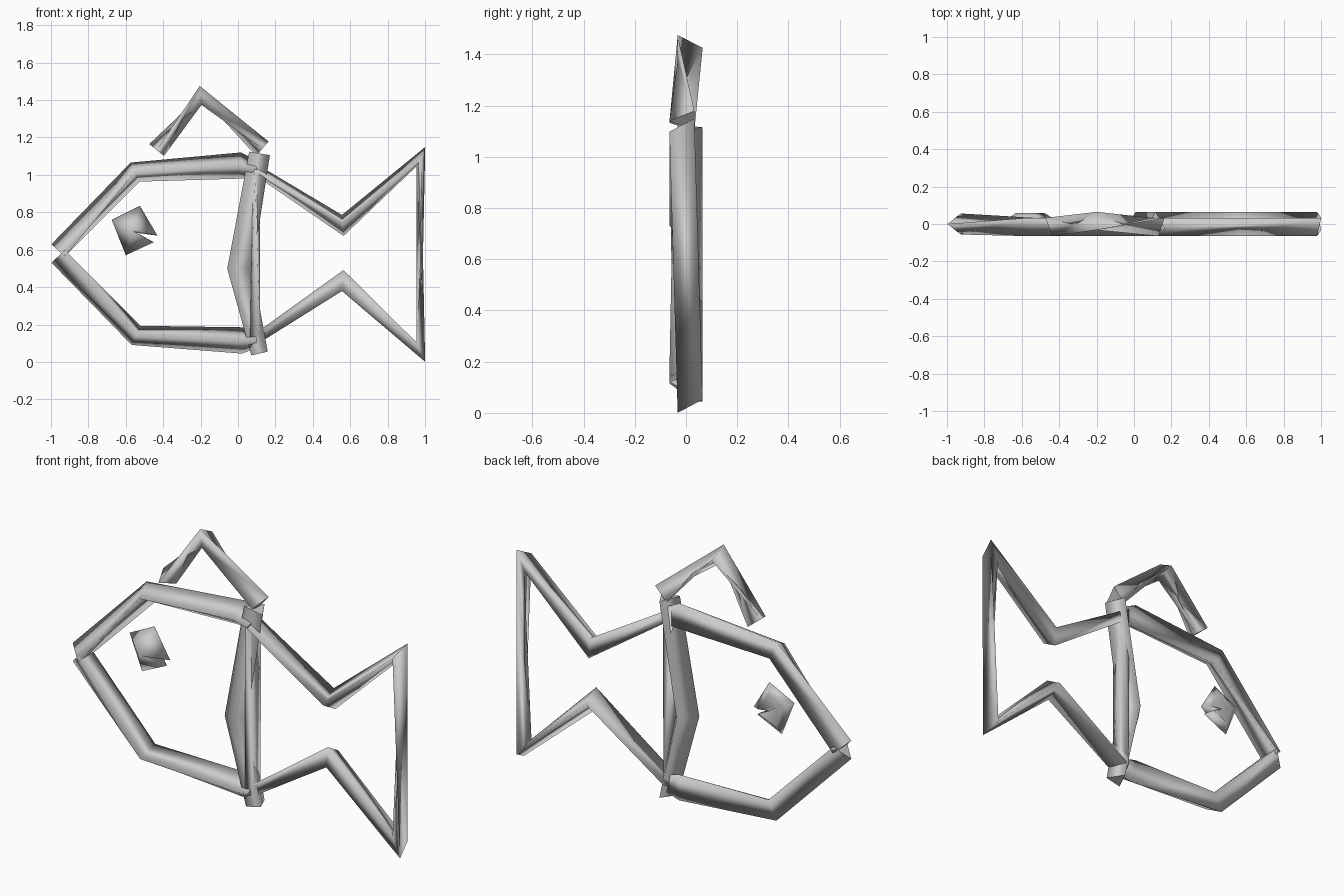
import bpy, math
from mathutils import Vector

if "Cube" in bpy.data.objects:
    bpy.data.objects.remove(bpy.data.objects["Cube"])

grey = bpy.data.materials.new("light_grey")
grey.diffuse_color = (0.6, 0.6, 0.6, 1)
grey.use_nodes = True
grey.node_tree.nodes["Principled BSDF"].inputs["Base Color"].default_value = grey.diffuse_color
R = 0.065


def make(name, verts, faces):
    me = bpy.data.meshes.new(name)
    me.from_pydata(verts, [], faces)
    me.materials.append(grey)
    me.update()
    ob = bpy.data.objects.new(name, me)
    bpy.context.collection.objects.link(ob)
    for p in me.polygons:
        p.use_smooth = len(p.vertices) == 4 or name == "eye"
    # consistent outward normals
    import bmesh
    bm = bmesh.new()
    bm.from_mesh(me)
    bmesh.ops.recalc_face_normals(bm, faces=bm.faces)
    bm.to_mesh(me)
    bm.free()
    return ob


def tube(name, pts, twist, scale=None, closed=False):
    """Three-sided tube along (x, z) points, with a twist angle per point."""
    n = len(pts)
    P = [Vector(p) for p in pts]
    verts, faces = [], []
    for i, p in enumerate(P):
        t = Vector((0, 0))
        if closed or i > 0:
            t += (p - P[i - 1]).normalized()
        if closed or i < n - 1:
            t += (P[(i + 1) % n] - p).normalized()
        t.normalize()
        r = R * (scale[i] if scale else 1)
        for k in range(3):
            a = math.radians(twist[i] + 120 * k)
            o = r * math.cos(a)
            verts.append((p.x - t.y * o, R * math.sin(a), p.y + t.x * o))
    for i in range(n if closed else n - 1):
        j = (i + 1) % n
        for k in range(3):
            m = (k + 1) % 3
            faces.append((3 * i + k, 3 * i + m, 3 * j + m, 3 * j + k))
    if not closed:
        faces += [(2, 1, 0), (3 * n - 3, 3 * n - 2, 3 * n - 1)]
    return make(name, verts, faces)


# Body outline, upper and lower halves meeting at the nose
tube("body_upper", [(-0.95, 0.585), (-0.55, 1.015), (0.01, 1.05), (0.1, 1.03)],
     [0, 30, 30, 30], [1, 1, 1.25, 0.8])
tube("body_lower", [(-0.95, 0.575), (-0.545, 0.142), (0.02, 0.115), (0.1, 0.12)],
     [180, 150, 150, 150], [1, 1, 1.25, 0.8])

# Bowed bar behind the head
tube("gill_bar", [(0.115, 1.115), (0.01, 0.5), (0.115, 0.045)],
     [90, 90, 90], [1, 1.2, 0.8])

# Tail loop
tube("tail", [(0.09, 1.03), (0.56, 0.73), (0.978, 1.098), (0.978, 0.052),
              (0.56, 0.435), (0.09, 0.12)],
     [30, 30, 30, 90, 90, 90], closed=True)

# Fin on the back
tube("dorsal_fin", [(-0.435, 1.133), (-0.2, 1.425), (0.13, 1.14)],
     [30, 90, 150], [0.9, 0.9, 0.9])

# Eye: notched ring, pointed at the front, pitted at the back
ring = [(-0.675, 0.76), (-0.525, 0.835), (-0.43, 0.675), (-0.54, 0.69),
        (-0.45, 0.64), (-0.6, 0.57)]
cx, cz, n = -0.56, 0.7, len(ring)
verts = [(x, 0.03, z) for x, z in ring]
verts += [(cx + (x - cx) * 0.6, 0.06, cz + (z - cz) * 0.6) for x, z in ring]
verts += [(cx, -0.06, cz), (cx, 0.01, cz)]
faces = []
for i in range(n):
    j = (i + 1) % n
    faces += [(i, j, n + j, n + i), (j, i, 2 * n), (n + i, n + j, 2 * n + 1)]
make("eye", verts, faces)
